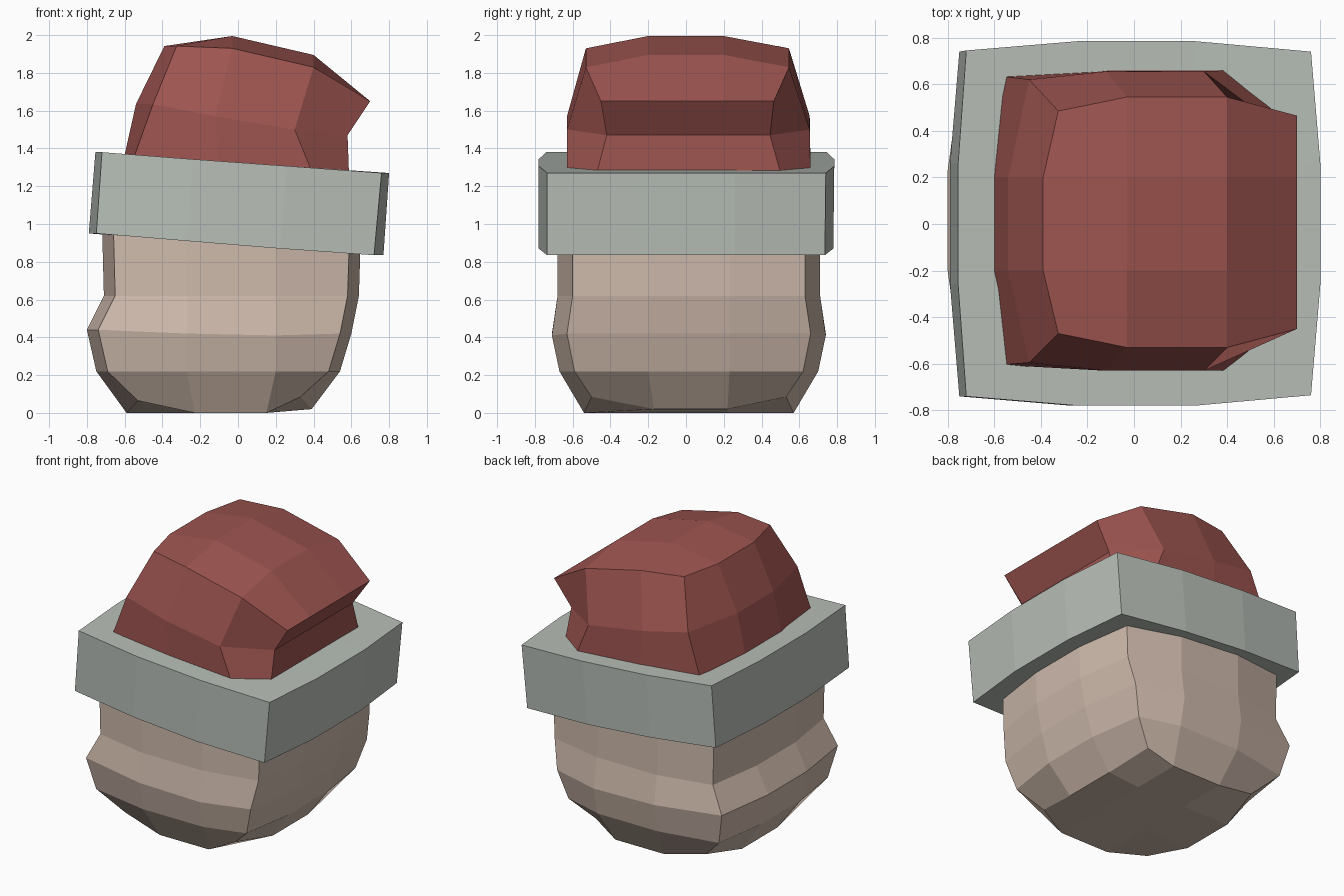
import bpy, bmesh

if "Cube" in bpy.data.objects:
    bpy.data.objects.remove(bpy.data.objects["Cube"])

# perimeter walk of a 4 x 4 grid (three segments per side)
RIM = [(0, 0), (1, 0), (2, 0), (3, 0), (3, 1), (3, 2),
       (3, 3), (2, 3), (1, 3), (0, 3), (0, 2), (0, 1)]


def ring(xo, xm, yo, ym, z, bx=(.06, .06), by=(.08, .08), dz=0):
    """Bulged square: outer x/y limits, inner columns/rows, heights per column, corner insets."""
    z = z if isinstance(z, tuple) else (z,) * 4
    xs = (xo[0], xm[0], xm[1], xo[1])
    ys = (yo[0], ym[0], ym[1], yo[1])
    pts = {}
    for i in range(4):
        for j in range(4):
            x, y, h = xs[i], ys[j], z[i]
            if i in (0, 3) and j in (0, 3):
                side = i // 3
                x += bx[side] * (1 - 2 * side)
                y += by[side] * (1 if j == 0 else -1)
                h += dz
            pts[i, j] = (x, y, h)
    return pts


def loft(name, rings, color, crown=0):
    """Stack rings bottom to top, closing both ends with a 3 x 3 patch."""
    bm = bmesh.new()
    loops = [{k: bm.verts.new(r[k]) for k in RIM} for r in rings]
    for a, b in zip(loops, loops[1:]):
        for p, q in zip(RIM, RIM[1:] + RIM[:1]):
            bm.faces.new((a[p], a[q], b[q], b[p]))
    for k, lift in ((0, 0), (-1, crown)):
        g = dict(loops[k])
        for i in (1, 2):
            for j in (1, 2):
                x, y, h = rings[k][i, j]
                g[i, j] = bm.verts.new((x, y, h + lift))
        for i in range(3):
            for j in range(3):
                bm.faces.new((g[i, j], g[i + 1, j], g[i + 1, j + 1], g[i, j + 1]))
    bmesh.ops.recalc_face_normals(bm, faces=bm.faces)
    mesh = bpy.data.meshes.new(name)
    bm.to_mesh(mesh)
    bm.free()
    mat = bpy.data.materials.new(name + "_paint")
    mat.diffuse_color = (*color, 1)
    mat.use_nodes = True
    mat.node_tree.nodes["Principled BSDF"].inputs["Base Color"].default_value = mat.diffuse_color
    mesh.materials.append(mat)
    obj = bpy.data.objects.new(name, mesh)
    bpy.context.collection.objects.link(obj)
    return obj


# rounded blocky head with a bump on the left
mid_y = (-.2, .23)
loft("head", [
    ring((-.59, .39), (-.23, .15), (-.54, .57), (-.17, .22), (0, 0, 0, .02),
         by=(.04, .04), dz=.065),
    ring((-.75, .54), (-.27, .2), (-.67, .70), mid_y, .22),
    ring((-.80, .60), (-.27, .2), (-.71, .74), mid_y, (.44, .42, .41, .42)),
    ring((-.71, .64), (-.27, .2), (-.68, .71), mid_y, .62),
    ring((-.72, .65), (-.27, .2), (-.68, .71), mid_y, (1.0, .98, .95, .93)),
], (.62, .49, .41))

# tilted square brim
mid_y = (-.26, .26)
loft("brim", [
    ring((-.79, .77), (-.27, .22), (-.78, .78), mid_y, (.95, .91, .87, .835),
         (.04, .05), (.04, .045)),
    ring((-.755, .80), (-.24, .26), (-.78, .785), mid_y, (1.38, 1.343, 1.307, 1.27),
         (.035, .04), (.04, .045)),
], (.48, .52, .48))

# soft cap leaning over to a folded ridge on the right
mid_y = (-.2, .2)
loft("cap", [
    ring((-.615, .59), (-.1, .41), (-.63, .66), mid_y, (1.3, 1.27, 1.23, 1.2),
         (.045, 0), (.025, .14)),
    ring((-.54, .58), (-.12, .30), (-.63, .655), mid_y, (1.635, 1.57, 1.50, 1.47),
         (.09, 0), (.035, .21)),
    ring((-.39, .70), (-.03, .40), (-.53, .545), mid_y, (1.942, 1.93, 1.83, 1.65),
         (.065, 0), (.06, .08)),
], (.34, .09, .08), crown=.065)
